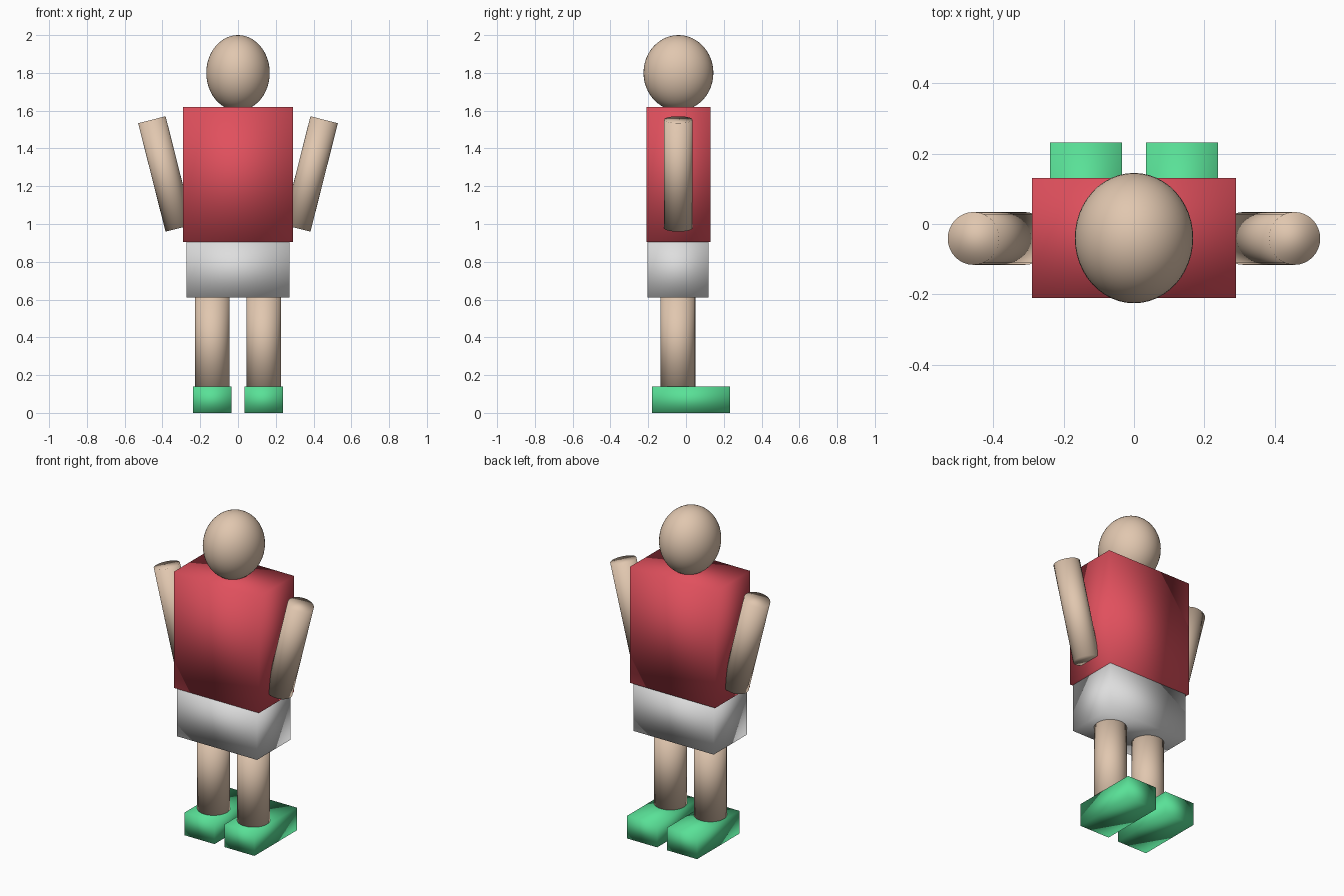
import bpy
from math import radians
from mathutils import Vector

cube = bpy.data.objects.get("Cube")
if cube:
    bpy.data.objects.remove(cube, do_unlink=True)


def material(name, rgb):
    mat = bpy.data.materials.new(name)
    mat.use_nodes = True
    colour = (*rgb, 1.0)
    mat.diffuse_color = colour
    mat.node_tree.nodes["Principled BSDF"].inputs["Base Color"].default_value = colour
    return mat


skin = material("skin beige", (0.75, 0.57, 0.43))
red = material("shirt red", (0.75, 0.08, 0.11))
white = material("shorts white", (0.73, 0.73, 0.73))
green = material("shoe green", (0.10, 0.75, 0.31))


def finish(name, mat):
    """Name, colour and smooth the active primitive."""
    obj = bpy.context.object
    obj.name = obj.data.name = name
    obj.data.materials.append(mat)
    bpy.ops.object.transform_apply(location=False, rotation=False, scale=True)
    bpy.ops.object.shade_smooth()
    return obj


def box(name, low, high, mat):
    low, high = Vector(low), Vector(high)
    bpy.ops.mesh.primitive_cube_add(size=1, location=(low + high) / 2)
    bpy.context.object.scale = high - low
    return finish(name, mat)


def rod(name, start, end, radius, mat):
    start, end = Vector(start), Vector(end)
    axis = end - start
    bpy.ops.mesh.primitive_cylinder_add(
        vertices=32, radius=radius, depth=axis.length, location=(start + end) / 2,
        rotation=axis.to_track_quat("Z", "Y").to_euler())
    return finish(name, mat)


# Head
bpy.ops.mesh.primitive_uv_sphere_add(segments=48, ring_count=24, radius=1, location=(0, -0.04, 1.8))
bpy.context.object.scale = (0.168, 0.185, 0.2)
finish("head", skin)

# Torso and shorts
box("torso", (-0.29, -0.21, 0.905), (0.29, 0.13, 1.62), red)
box("shorts", (-0.273, -0.205, 0.61), (0.273, 0.12, 0.91), white)

# Limbs and shoes, mirrored in x
for side, s in (("left", 1), ("right", -1)):
    rod(side + "_arm", (s * 0.311, -0.041, 0.978), (s * 0.456, -0.041, 1.552), 0.075, skin)
    rod(side + "_leg", (s * 0.136, -0.043, 0.12), (s * 0.136, -0.043, 0.63), 0.092, skin)
    inner, outer = sorted((s * 0.034, s * 0.238))
    box(side + "_shoe", (inner, -0.18, 0), (outer, 0.232, 0.14), green)
